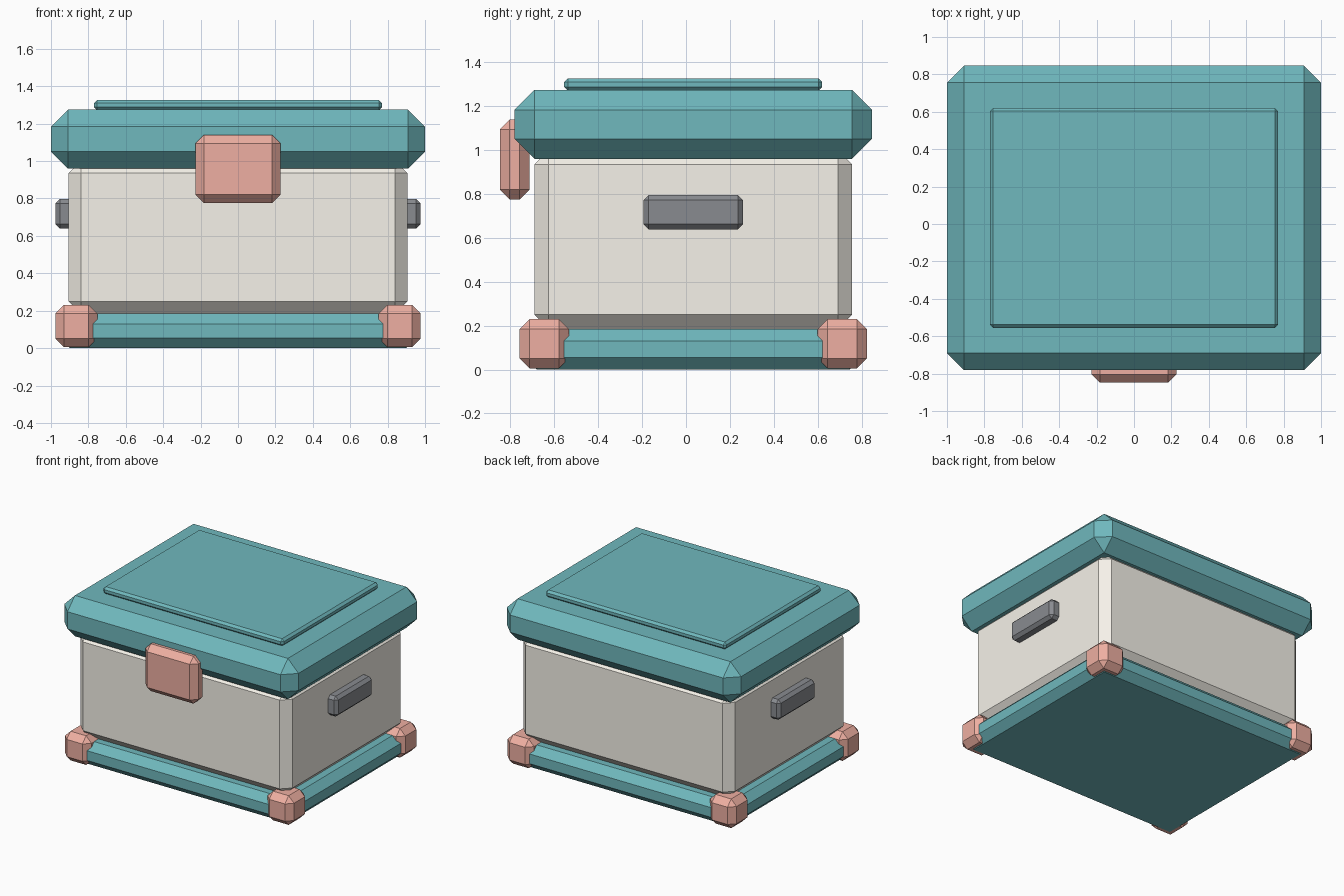
import bpy
import bmesh
from mathutils import Vector

if "Cube" in bpy.data.objects:
    bpy.data.objects.remove(bpy.data.objects["Cube"])

CY = 0.033  # the chest sits slightly back because the clasp sticks out in front


def material(name, rgb):
    mat = bpy.data.materials.new(name)
    mat.diffuse_color = (*rgb, 1)
    mat.use_nodes = True
    mat.node_tree.nodes["Principled BSDF"].inputs["Base Color"].default_value = mat.diffuse_color
    return mat


TEAL = material("teal", (0.16, 0.48, 0.51))
CREAM = material("cream", (0.92, 0.89, 0.82))
CORAL = material("coral", (0.86, 0.43, 0.36))
DARK = material("dark", (0.25, 0.26, 0.28))


def block(name, centre, size, bevel, mat):
    """Box with a one-segment chamfer on every edge."""
    bm = bmesh.new()
    bmesh.ops.create_cube(bm, size=1)
    bmesh.ops.scale(bm, vec=Vector(size), verts=bm.verts)
    mesh = bpy.data.meshes.new(name)
    bm.to_mesh(mesh)
    bm.free()
    mesh.materials.append(mat)
    obj = bpy.data.objects.new(name, mesh)
    obj.location = centre
    bpy.context.collection.objects.link(obj)
    mod = obj.modifiers.new("chamfer", "BEVEL")
    mod.width = bevel
    mod.segments = 1
    mod.limit_method = "NONE"
    return obj


# Main stack: base plinth, body, lid, raised lid panel
block("base", (0, CY, 0.0925), (1.908, 1.536, 0.185), 0.055, TEAL)
block("body", (0, CY, 0.5925), (1.81, 1.448, 0.815), 0.065, CREAM)
block("lid", (0, CY, 1.1175), (2.0, 1.628, 0.315), 0.091, TEAL)
block("lid_panel", (0, CY, 1.299), (1.54, 1.176, 0.056), 0.017, TEAL)

# Front clasp
block("clasp", (0, -0.781, 0.9575), (0.454, 0.135, 0.365), 0.045, CORAL)

# Side handles and corner guards
for sx, side in ((-1, "left"), (1, "right")):
    block(f"{side}_handle", (sx * 0.926, CY, 0.718), (0.1, 0.452, 0.157), 0.023, DARK)
    for sy, end in ((-1, "front"), (1, "back")):
        block(f"{end}_{side}_corner_guard", (sx * 0.8645, CY + sy * 0.679, 0.1175),
              (0.225, 0.225, 0.225), 0.046, CORAL)
